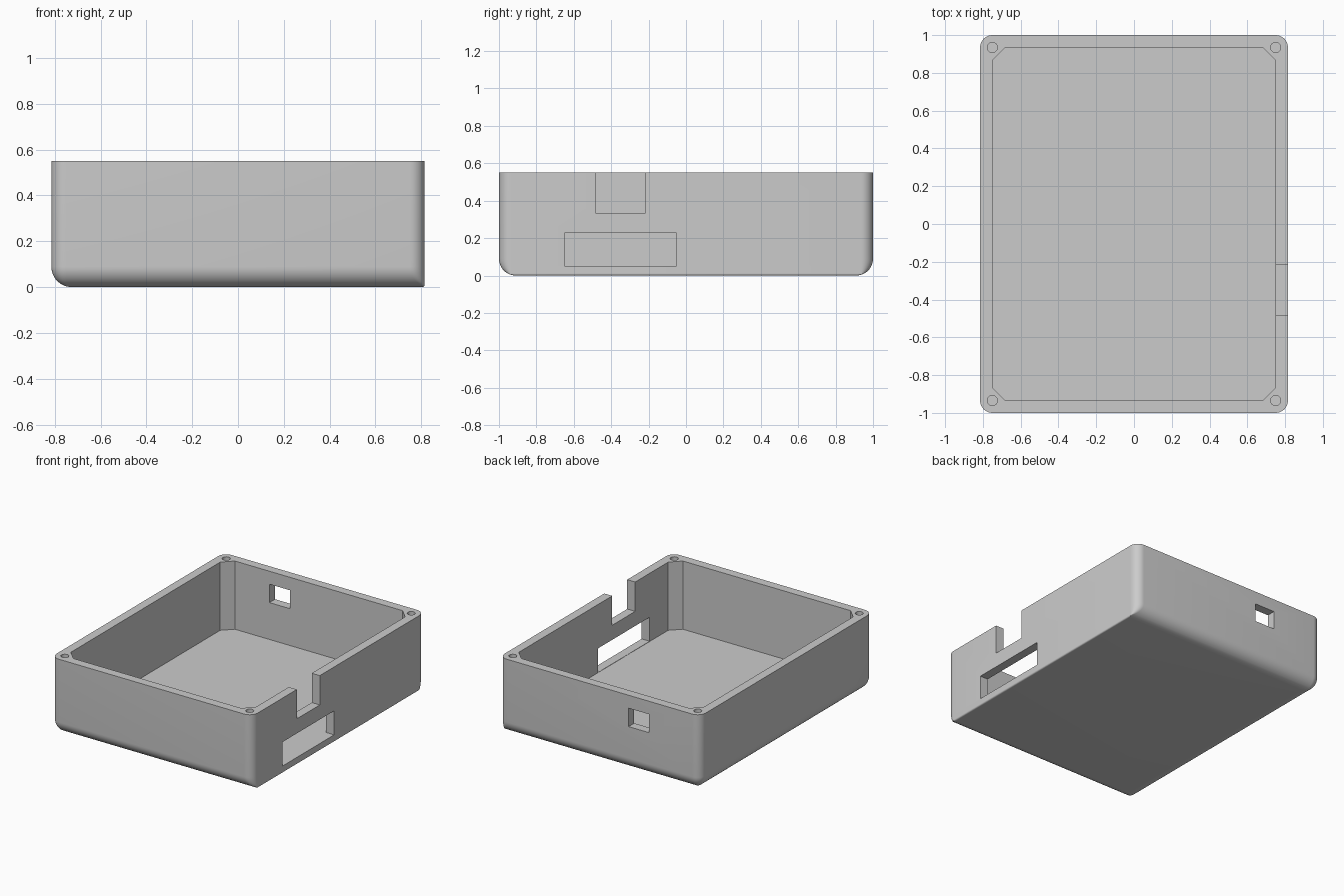
import bpy, bmesh, math

cube = bpy.data.objects.get("Cube")
if cube:
    bpy.data.objects.remove(cube, do_unlink=True)

WIDTH, DEPTH, HEIGHT = 0.815, 1.0, 0.55   # half width, half depth, full height
CORNER, BOTTOM, EDGE = 0.065, 0.09, 0.01  # corner, bottom and right edge radii
FLOOR, TOP = 0.05, 0.7
STEPS = 8

grey = bpy.data.materials.new("plain grey")
grey.use_nodes = True
colour = (0.6, 0.6, 0.6, 1)
grey.diffuse_color = colour
grey.node_tree.nodes["Principled BSDF"].inputs["Base Color"].default_value = colour


def loft(name, rings):
    """Skin a stack of equal rings and cap both ends."""
    bm = bmesh.new()
    rows = [[bm.verts.new(p) for p in ring] for ring in rings]
    for low, high in zip(rows, rows[1:]):
        for i in range(len(low)):
            j = (i + 1) % len(low)
            bm.faces.new((low[i], low[j], high[j], high[i]))
    bm.faces.new(rows[0][::-1])
    bm.faces.new(rows[-1])
    bmesh.ops.recalc_face_normals(bm, faces=bm.faces)
    mesh = bpy.data.meshes.new(name)
    bm.to_mesh(mesh)
    bm.free()
    mesh.materials.append(grey)
    obj = bpy.data.objects.new(name, mesh)
    bpy.context.collection.objects.link(obj)
    return obj


def prism(name, outline, z0, z1):
    return loft(name, [[(x, y, z) for x, y in outline] for z in (z0, z1)])


def block(name, x0, x1, y0, y1, z0, z1):
    return prism(name, [(x0, y0), (x1, y0), (x1, y1), (x0, y1)], z0, z1)


def inset(z, radius):
    return radius - math.sqrt(max(0, radius**2 - max(0, radius - z)**2))


def shell_ring(z):
    """Rounded rectangle, drawn in on three sides towards the bottom."""
    d = inset(z, BOTTOM)
    left, right, side = -WIDTH + d, WIDTH - inset(z, EDGE), DEPTH - d
    r = max(CORNER - d, 0.003)
    centres = [(right - r, side - r), (left + r, side - r),
               (left + r, r - side), (right - r, r - side)]
    ring = []
    for k, (cx, cy) in enumerate(centres):
        for s in range(STEPS + 1):
            a = (k + s / STEPS) * math.pi / 2
            ring.append((cx + r * math.cos(a), cy + r * math.sin(a), z))
    return ring


# Outer body with rounded bottom edges
arc = [BOTTOM * (1 - math.cos(i / 12 * math.pi / 2)) for i in range(13)]
levels = sorted(arc + [EDGE * 0.3, EDGE, HEIGHT])
case = loft("case_body", [shell_ring(z) for z in levels])

# Inner cavity with chamfered corners
cx, cy, ch = 0.75, 0.935, 0.07
cavity = [(cx, cy - ch), (cx - ch, cy), (ch - cx, cy), (-cx, cy - ch),
          (-cx, ch - cy), (ch - cx, -cy), (cx - ch, -cy), (cx, ch - cy)]
cutters = [
    prism("cavity_cutter", cavity, FLOOR, TOP),
    block("side_slot_cutter", 0.7, 0.9, -0.65, -0.05, FLOOR + 0.002, 0.228),
    block("side_notch_cutter", 0.7, 0.9, -0.483, -0.217, 0.335, TOP),
    block("back_hole_cutter", -0.4, -0.235, 0.9, 1.1, 0.32, 0.455),
]

# Screw holes in the four corners
for sx in (-1, 1):
    for sy in (-1, 1):
        circle = [(sx * cx + 0.027 * math.cos(i * math.pi / 12),
                   sy * cy + 0.027 * math.sin(i * math.pi / 12)) for i in range(24)]
        cutters.append(prism("screw_hole_cutter", circle, 0.25, TOP))

# Cut every opening, then drop the cutters
for cutter in cutters:
    mod = case.modifiers.new("cut", 'BOOLEAN')
    mod.operation, mod.solver, mod.object = 'DIFFERENCE', 'EXACT', cutter
bpy.context.view_layer.update()
result = bpy.data.meshes.new_from_object(
    case.evaluated_get(bpy.context.evaluated_depsgraph_get()))
case.modifiers.clear()
case.data = result
for cutter in cutters:
    bpy.data.objects.remove(cutter, do_unlink=True)

bpy.ops.object.select_all(action='DESELECT')
case.select_set(True)
bpy.context.view_layer.objects.active = case
bpy.ops.object.shade_smooth_by_angle(angle=math.radians(30))
